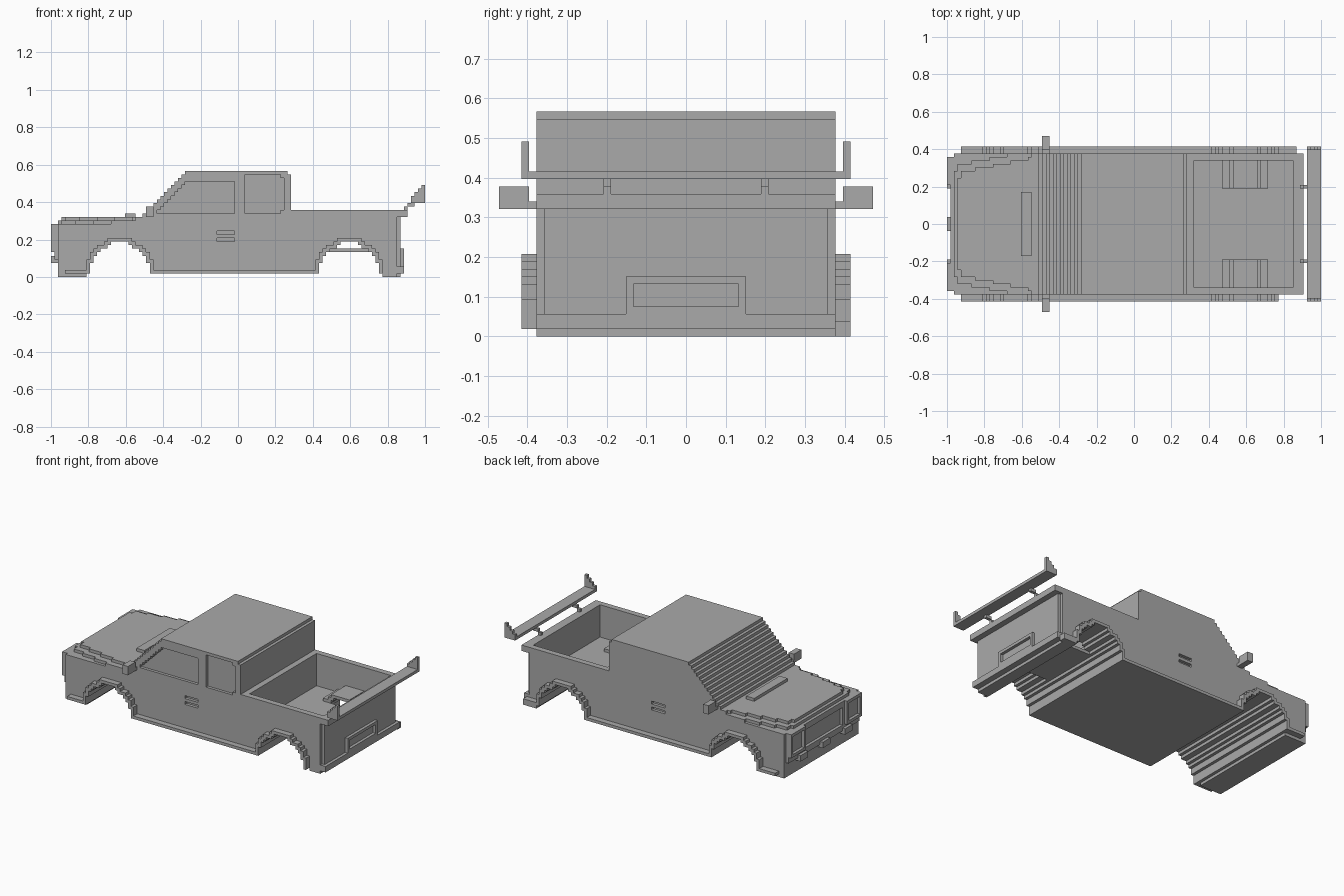
import bpy, bmesh

V = 2 / 106  # edge length of one block; all sizes below are in blocks

cube = bpy.data.objects.get("Cube")
if cube:
    bpy.data.objects.remove(cube, do_unlink=True)

grey = bpy.data.materials.new("plain_grey")
grey.use_nodes = True
colour = (0.4, 0.4, 0.4, 1)
grey.diffuse_color = colour
grey.node_tree.nodes["Principled BSDF"].inputs["Base Color"].default_value = colour


def finish(name, bm):
    bmesh.ops.recalc_face_normals(bm, faces=bm.faces)
    bmesh.ops.scale(bm, vec=(V, V, V), verts=bm.verts)
    mesh = bpy.data.meshes.new(name)
    bm.to_mesh(mesh)
    bm.free()
    mesh.materials.append(grey)
    obj = bpy.data.objects.new(name, mesh)
    bpy.context.collection.objects.link(obj)
    return obj


def box(name, x, y, z):
    bm = bmesh.new()
    bmesh.ops.create_cube(bm, size=1)
    for v in bm.verts:
        v.co = [r[0] if c < 0 else r[1] for c, r in zip(v.co, (x, y, z))]
    return finish(name, bm)


def stepped(name, cols, low, high, span, axis="y"):
    """Extrude a staircase outline given by low(i) and high(i) per column."""
    def chain(f):
        pts = []
        for i in cols:
            if pts and pts[-1][1] == f(i):
                pts[-1] = (i + 1, f(i))
            else:
                pts += [(i, f(i)), (i + 1, f(i))]
        return pts
    outline = chain(low) + chain(high)[::-1]
    bm = bmesh.new()
    place = (lambda u, v: (u, span[0], v)) if axis == "y" else (lambda u, v: (u, v, span[0]))
    face = bm.faces.new([bm.verts.new(place(u, v)) for u, v in outline])
    new = bmesh.ops.extrude_face_region(bm, geom=[face])["geom"]
    depth = span[1] - span[0]
    move = (0, depth, 0) if axis == "y" else (0, 0, depth)
    bmesh.ops.translate(bm, vec=move, verts=[g for g in new if isinstance(g, bmesh.types.BMVert)])
    return finish(name, bm)


def frame(name, x, y, z):
    """Rectangular ring, one block thick, facing along x."""
    for k, s in enumerate((y[0], y[1] - 1)):
        box(f"{name}_post_{k}", x, (s, s + 1), z)
    for k, s in enumerate((z[0], z[1] - 1)):
        box(f"{name}_rail_{k}", x, (y[0] + 1, y[1] - 1), (s, s + 1))


def carve(target, cutter):
    mod = target.modifiers.new("recess", "BOOLEAN")
    mod.operation, mod.solver, mod.object = "DIFFERENCE", "EXACT", cutter
    bpy.context.view_layer.objects.active = target
    bpy.ops.object.modifier_apply(modifier=mod.name)
    bpy.data.objects.remove(cutter, do_unlink=True)


# Shared side outlines
ARCH = [10, 10, 10, 9, 8, 8, 7, 6, 4]


def underside(i):
    for centre in (-34, 31):
        if abs(i - centre) < len(ARCH):
            return ARCH[abs(i - centre)]
    return 0 if i < -43 or i > 40 else 1


def flare_top(i):
    return max(underside(i - 1), underside(i), underside(i + 1), 1) + 1


def roofline(i):
    if i < -31:
        return 15
    if i < -27:
        return 16 if i < -29 else 17
    if i < 14:
        return min(30, 45 + i)
    return 29 if i == 14 else 19


# Cab and engine bay
cab = stepped("cab_body", range(-51, 17), underside, roofline, (-20, 20))

# Recessed right-hand windows
carve(cab, stepped("front_window", range(-23, -1), lambda i: 18,
                   lambda i: min(29, roofline(i) - 3), (-21, -19)))
carve(cab, stepped("rear_window", range(2, 13), lambda i: 19 if i == 12 else 18,
                   lambda i: 28 if i == 12 else 29, (-21, -19)))

# Door handle slots
for side in (-1, 1):
    for z in (10, 12):
        carve(cab, box("handle_slot", (-6, -1), sorted((side * 19, side * 21)), (z, z + 1)))

# Bonnet tiers and scoop
def tier(i):
    return min(19, 15 + (i + 50) // 5 - (2 if i < -49 else 0))


def lower_tier(i):
    return min(20, tier(i + 1) + 2)


stepped("bonnet_lower", range(-51, -31), lambda i: -lower_tier(i), lower_tier, (15, 16), "z")
stepped("bonnet_upper", range(-50, -29), lambda i: -tier(i), tier, (16, 17), "z")
box("bonnet_scoop", (-32, -29), (-9, 9), (17, 18))

# Nose panel around a recessed grille
for side in (-1, 1):
    box("nose_side", (-52, -51), sorted((side * 10, side * 19)), (5, 15))
    frame("headlight_ring", (-53, -52), sorted((side * 11, side * 19)), (7, 15))
box("nose_top", (-52, -51), (-10, 10), (13, 15))
box("nose_bottom", (-52, -51), (-10, 10), (5, 7))
for y in (-12, 0, 12):
    box("bumper_tab", (-53, -51), (y - 2, y + 2), (4, 6))

# Load bed: sides, floor, wheel boxes
for side in (-1, 1):
    def across(a, b):
        return sorted((side * a, side * b))
    stepped("bed_side", range(17, 45), underside, lambda i: 19, across(18, 20))
    stepped("wheel_box", range(17, 45), underside,
            lambda i: max(8, flare_top(i)), across(10, 18))
stepped("bed_floor", range(17, 45), lambda i: min(underside(i), 7), lambda i: 8, (-10, 10))

# Tailgate, rim and rear bumper
box("tailgate", (45, 46), (-19, 19), (2, 17))
box("tailgate_rim", (45, 48), (-20, 20), (17, 19))
box("rear_bumper", (45, 47), (-20, 20), (1, 3))
frame("plate_surround", (46, 47), (-8, 8), (3, 8))

# Arch flares and sills
stepped("right_flare", range(-49, 41), lambda i: max(1, underside(i)), flare_top, (-22, -20))
stepped("left_flare", range(-49, 46), lambda i: underside(i) if i > 0 else max(1, underside(i)),
        flare_top, (20, 22))

# Mirrors and rear wing
box("wing_blade", (49, 53), (-22, 22), (21, 22))
for side in (-1, 1):
    def across(a, b):
        return sorted((side * a, side * b))
    box("mirror_stub", (-26, -24), across(20, 21), (17, 18))
    box("mirror", (-26, -24), across(21, 25), (17, 20))
    box("wing_strut_foot", (47, 48), across(10, 11), (19, 20))
    box("wing_strut_top", (48, 49), across(10, 11), (20, 21))
    box("wing_strut_link", (49, 50), across(10, 11), (20, 21))
    stepped("wing_end_plate", range(49, 53), lambda i: 22, lambda i: i - 26, across(21, 22))
